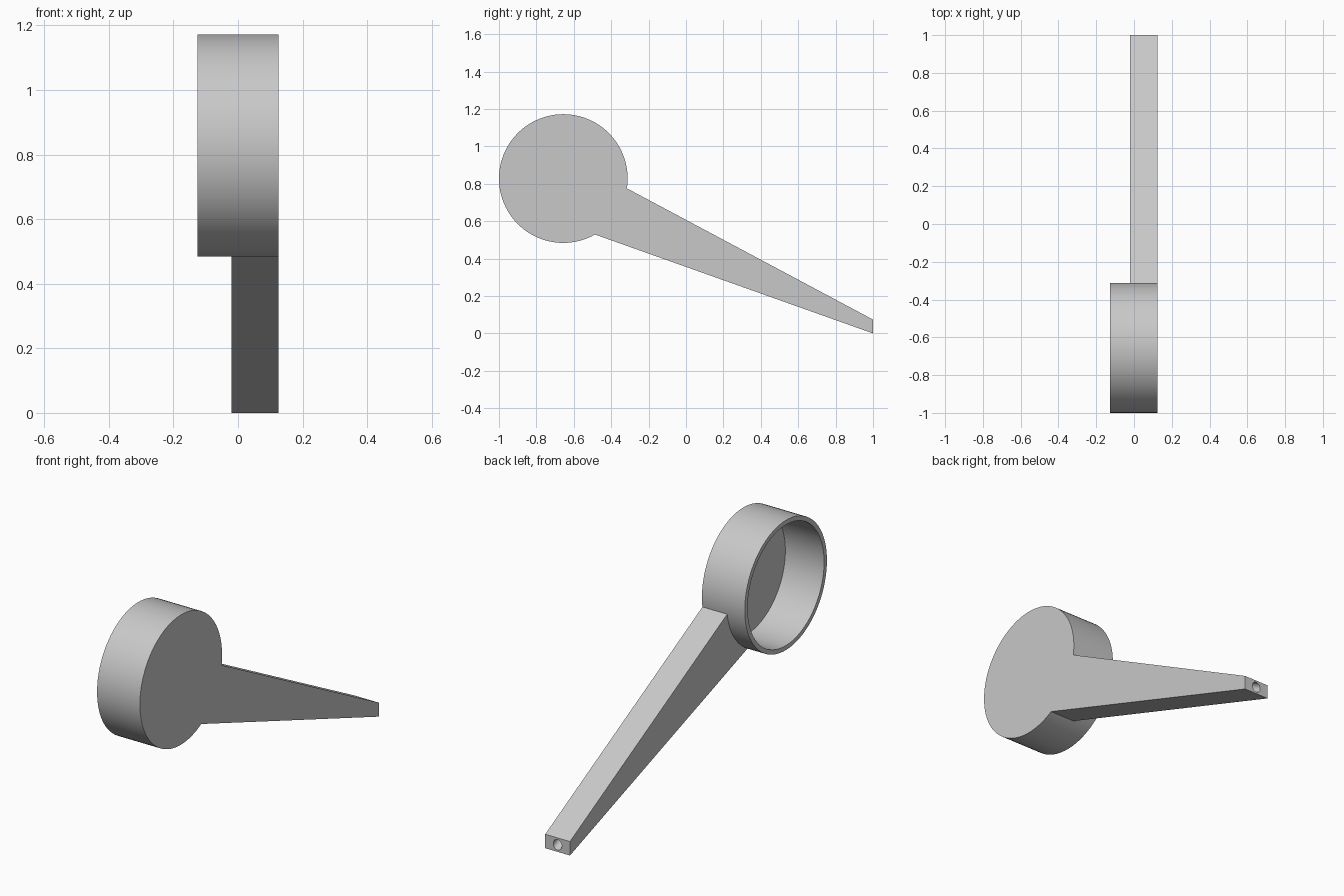
import bpy, bmesh
from math import radians
from mathutils import Matrix, Vector

if "Cube" in bpy.data.objects:
    bpy.data.objects.remove(bpy.data.objects["Cube"])

grey = bpy.data.materials.new("light grey")
grey.use_nodes = True
colour = (0.58, 0.58, 0.58, 1)
grey.diffuse_color = colour
grey.node_tree.nodes["Principled BSDF"].inputs["Base Color"].default_value = colour

LEFT, RIGHT = 0.125, -0.126      # closed and open ends of the cup, along x
CUP_Y, CUP_Z, RADIUS = -0.656, 0.828, 0.344
WALL = 0.024
HANDLE_RIGHT = -0.02


def add_object(name, bm):
    bmesh.ops.recalc_face_normals(bm, faces=bm.faces)
    mesh = bpy.data.meshes.new(name)
    bm.to_mesh(mesh)
    bm.free()
    mesh.materials.append(grey)
    ob = bpy.data.objects.new(name, mesh)
    bpy.context.collection.objects.link(ob)
    return ob


def cylinder(name, start, end, radius, sides):
    start, end = Vector(start), Vector(end)
    axis = end - start
    turn = Vector((0, 0, 1)).rotation_difference(axis).to_matrix().to_4x4()
    bm = bmesh.new()
    bmesh.ops.create_cone(bm, cap_ends=True, segments=sides, radius1=radius,
                          radius2=radius, depth=axis.length,
                          matrix=Matrix.Translation((start + end) / 2) @ turn)
    return add_object(name, bm)


def prism(name, outline, x0, x1):
    bm = bmesh.new()
    face = bm.faces.new([bm.verts.new((x0, y, z)) for y, z in outline])
    side = bmesh.ops.extrude_face_region(bm, geom=[face])["geom"]
    bmesh.ops.translate(bm, vec=(x1 - x0, 0, 0),
                        verts=[v for v in side if isinstance(v, bmesh.types.BMVert)])
    return add_object(name, bm)


def combine(ob, tool, operation):
    mod = ob.modifiers.new(operation.lower(), 'BOOLEAN')
    mod.operation, mod.object, mod.solver = operation, tool, 'EXACT'
    bpy.context.view_layer.update()
    result = bpy.data.meshes.new_from_object(
        ob.evaluated_get(bpy.context.evaluated_depsgraph_get()))
    ob.modifiers.clear()
    ob.data = result
    bpy.data.objects.remove(tool)


# Round cup with a tapered handle flush with its closed side
body = cylinder("cup_with_handle", (RIGHT, CUP_Y, CUP_Z), (LEFT, CUP_Y, CUP_Z), RADIUS, 96)
handle = prism("handle", [(-0.6, 0.927), (1, 0.074), (1, 0), (-0.6, 0.569)],
               HANDLE_RIGHT, LEFT)
combine(body, handle, 'UNION')

# Hollow of the cup, open towards the right
hollow = cylinder("hollow", (RIGHT - 0.1, CUP_Y, CUP_Z), (LEFT - WALL, CUP_Y, CUP_Z),
                  RADIUS - WALL, 96)
combine(body, hollow, 'DIFFERENCE')

# Small blind hole running up the handle from its tip
mid_x = (HANDLE_RIGHT + LEFT) / 2
hole = cylinder("hole", (mid_x, 1.1, -0.007), (mid_x, 0.86, 0.099), 0.025, 32)
combine(body, hole, 'DIFFERENCE')

bpy.ops.object.select_all(action='DESELECT')
body.select_set(True)
bpy.context.view_layer.objects.active = body
bpy.ops.object.shade_smooth_by_angle(angle=radians(30))
